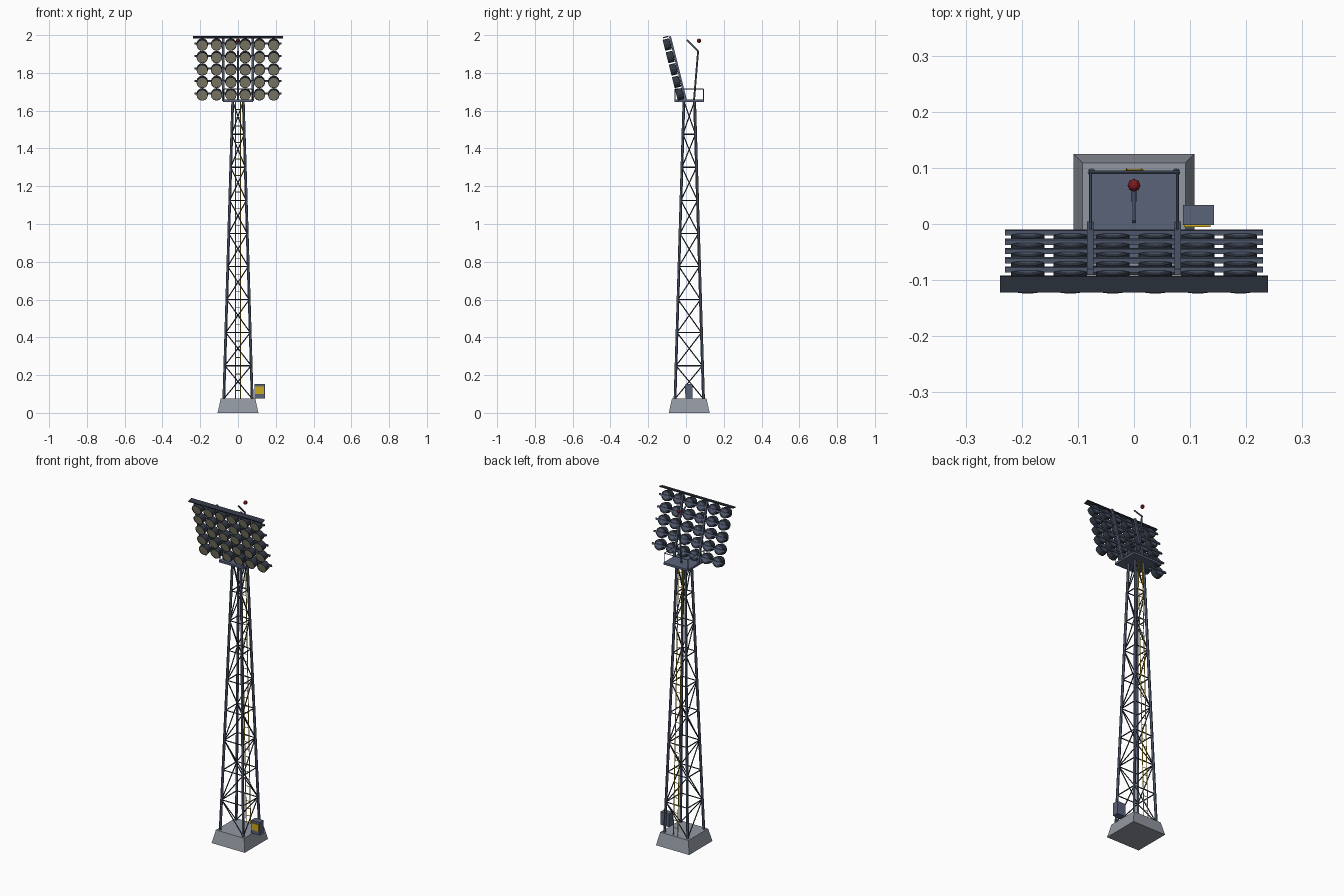
import bpy, bmesh, math
from mathutils import Vector, Matrix

cube = bpy.data.objects.get("Cube")
if cube:
    bpy.data.objects.remove(cube, do_unlink=True)


def material(name, r, g, b):
    m = bpy.data.materials.new(name)
    m.use_nodes = True
    m.diffuse_color = (r, g, b, 1)
    m.node_tree.nodes["Principled BSDF"].inputs["Base Color"].default_value = (r, g, b, 1)
    return m


CONCRETE = material("concrete", 0.29, 0.315, 0.36)
STEEL = material("blue_grey_steel", 0.10, 0.125, 0.195)
DARK = material("dark_steel", 0.03, 0.038, 0.055)
LENS = material("lamp_glass", 0.24, 0.225, 0.155)
YELLOW = material("safety_yellow", 0.60, 0.40, 0.012)
RED = material("beacon_red", 0.21, 0.01, 0.012)

CY = 0.017                      # tower axis in y
BASE_Z, DECK_Z = 0.075, 1.65


def finish(name, bm, *mats):
    mesh = bpy.data.meshes.new(name)
    bm.to_mesh(mesh)
    bm.free()
    for m in mats:
        mesh.materials.append(m)
    ob = bpy.data.objects.new(name, mesh)
    bpy.context.scene.collection.objects.link(ob)
    return ob


def box(bm, centre, size, frame=Matrix()):
    m = frame @ Matrix.Translation(centre) @ Matrix.Diagonal((*size, 1))
    return bmesh.ops.create_cube(bm, size=1, matrix=m)["verts"]


def rod(bm, a, b, r, sides=6):
    a, b = Vector(a), Vector(b)
    d = b - a
    m = Matrix.Translation((a + b) / 2) @ d.to_track_quat("Z", "Y").to_matrix().to_4x4()
    bmesh.ops.create_cone(bm, cap_ends=True, segments=sides, radius1=r, radius2=r,
                          depth=d.length, matrix=m)


def half_width(z):
    t = (z - BASE_Z) / (DECK_Z - BASE_Z)
    return 0.075 + t * (0.028 - 0.075)


def corner(i, z):
    sx, sy = ((-1, -1), (1, -1), (1, 1), (-1, 1))[i % 4]
    w = half_width(z)
    return Vector((sx * w, CY + sy * w, z))


# Concrete footing, tapered
bm = bmesh.new()
for v in box(bm, (0, CY, BASE_Z / 2), (0.216, 0.216, BASE_Z)):
    if v.co.z > 0.01:
        v.co.x *= 0.85
        v.co.y = CY + (v.co.y - CY) * 0.85
finish("footing", bm, CONCRETE)

# Four tapering legs
bm = bmesh.new()
for i in range(4):
    rod(bm, corner(i, BASE_Z - 0.003), corner(i, DECK_Z), 0.0075)
finish("tower_legs", bm, STEEL)

# Lattice: nine bays of horizontals with one zigzag diagonal per face
bm = bmesh.new()
BAYS = 9
step = (DECK_Z - BASE_Z) / BAYS
for k in range(BAYS):
    lo, hi = BASE_Z + k * step, BASE_Z + (k + 1) * step
    for i in range(4):
        a, b = (i, i + 1) if (i + k) % 2 else (i + 1, i)
        rod(bm, corner(a, lo), corner(b, hi), 0.003)
        rod(bm, corner(i, hi), corner(i + 1, hi), 0.0033)
finish("tower_braces", bm, DARK)

# Ladder up the back face
bm = bmesh.new()


def ladder_point(x, z):
    return (x, CY + half_width(z) + 0.005, z)


for x in (-0.014, 0.014):
    rod(bm, ladder_point(x, BASE_Z), ladder_point(x, DECK_Z), 0.003, 4)
for k in range(1, 36):
    z = BASE_Z + k * step / 4
    rod(bm, ladder_point(-0.014, z), ladder_point(0.014, z), 0.002, 4)
finish("ladder", bm, YELLOW)

# Service platform
bm = bmesh.new()
box(bm, (0, CY, DECK_Z + 0.003), (0.16, 0.156, 0.012))
finish("platform", bm, STEEL)

# Platform railing
bm = bmesh.new()
posts = [Vector((x, CY + y, DECK_Z)) for x, y in
         ((-0.077, -0.075), (-0.077, 0.075), (0.077, 0.075), (0.077, -0.075))]
up = Vector((0, 0, 0.064))
for p in posts:
    rod(bm, p, p + up, 0.0025, 4)
for a, b in zip(posts, posts[1:]):
    rod(bm, a + up, b + up, 0.0025, 4)
finish("platform_railing", bm, STEEL)

# Tilted frame of the lamp array: local -y is the aiming direction
tilt = Matrix.Translation((0, -0.048, 1.823)) @ Matrix.Rotation(math.radians(14), 4, "X")
PITCH_X, PITCH_Z = 0.0757, 0.068

bm = bmesh.new()
for x in (-0.078, 0.078):
    box(bm, (x, 0.005, -0.001), (0.011, 0.011, 0.35), tilt)
finish("array_posts", bm, STEEL)

bm = bmesh.new()
for row in range(-2, 3):
    box(bm, (0, 0, row * PITCH_Z), (0.46, 0.009, 0.010), tilt)
finish("array_crossbars", bm, STEEL)

bm = bmesh.new()
box(bm, (0, -0.017, 0.176), (0.477, 0.030, 0.006), tilt)
finish("array_visor", bm, DARK)

# Floodlamps: drum housings with a recessed glass and a steel rear cap
PROFILE = [(0.019, -0.001), (0.030, -0.003), (0.030, -0.037), (0.027, -0.037), (0.027, -0.035)]
SIDES = 12
bm = bmesh.new()
for row in range(-2, 3):
    for col in range(6):
        centre = Vector(((col - 2.5) * PITCH_X, 0, row * PITCH_Z))
        rings = []
        for r, y in PROFILE:
            ring = []
            for s in range(SIDES):
                a = math.tau * s / SIDES
                offset = Vector((r * math.cos(a), y, r * math.sin(a)))
                ring.append(bm.verts.new(tilt @ (centre + offset)))
            rings.append(ring)
        for ra, rb in zip(rings, rings[1:]):
            for s in range(SIDES):
                t = (s + 1) % SIDES
                bm.faces.new((ra[s], rb[s], rb[t], ra[t]))
        bm.faces.new(rings[0]).material_index = 1
        bm.faces.new(rings[-1][::-1]).material_index = 2
bmesh.ops.recalc_face_normals(bm, faces=bm.faces)
finish("floodlamps", bm, DARK, STEEL, LENS)

# Bent mast behind the array, with a warning beacon
bm = bmesh.new()
elbow = (0, 0.064, 1.915)
rod(bm, (0, 0.042, DECK_Z), elbow, 0.005)
rod(bm, elbow, (0, 0.004, 1.975), 0.0045)
finish("mast", bm, STEEL)

bm = bmesh.new()
bmesh.ops.create_uvsphere(bm, u_segments=8, v_segments=6, radius=0.0115,
                          matrix=Matrix.Translation((0, 0.069, 1.97)))
finish("warning_beacon", bm, RED)

# Switch cabinet beside the footing with its yellow door plate
bm = bmesh.new()
box(bm, (0.115, 0.016, 0.115), (0.055, 0.036, 0.076))
finish("switch_cabinet", bm, STEEL)
bm = bmesh.new()
box(bm, (0.113, -0.003, 0.119), (0.047, 0.005, 0.040))
finish("cabinet_plate", bm, YELLOW)
